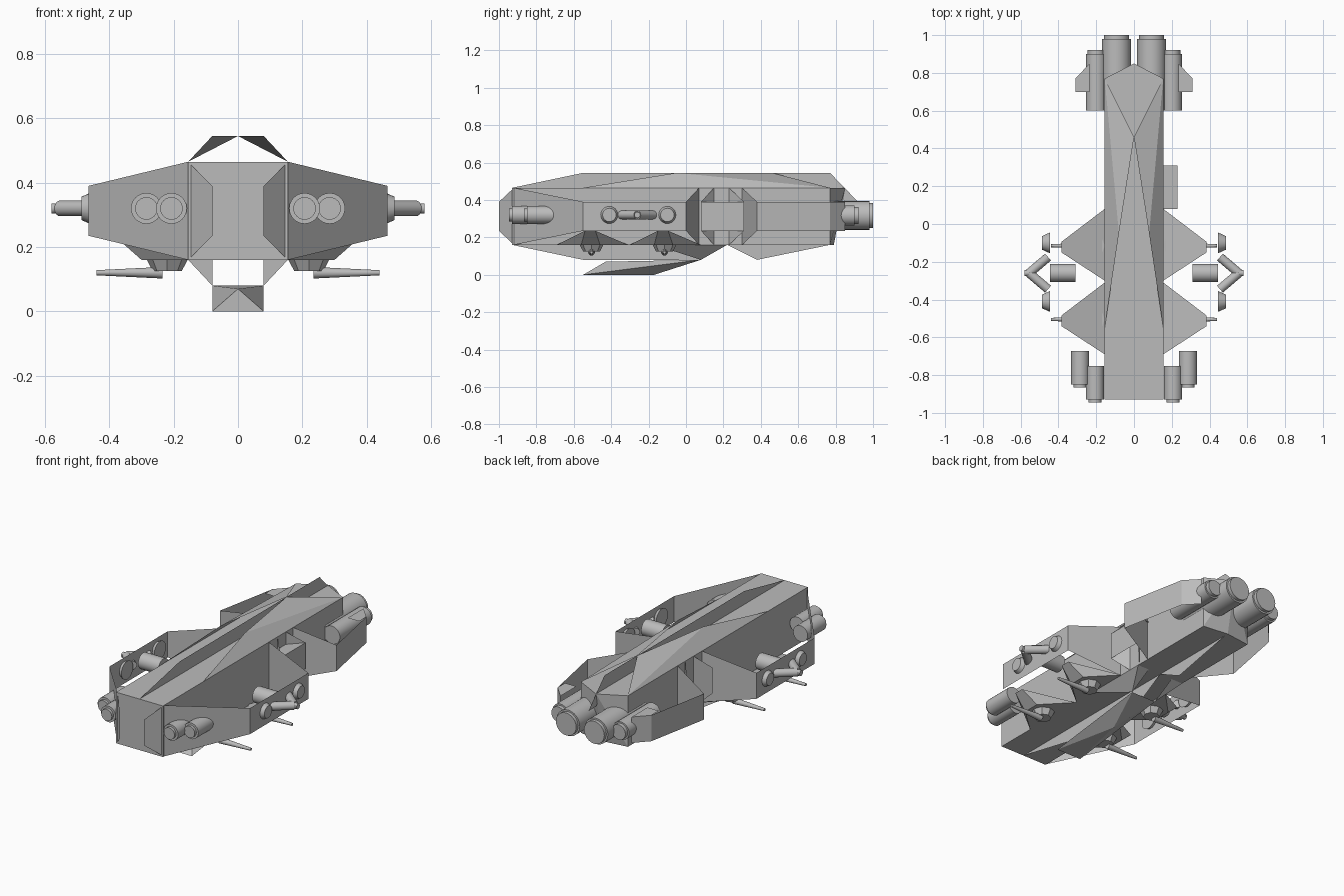
import bpy, bmesh, math
from mathutils import Vector

if "Cube" in bpy.data.objects:
    bpy.data.objects.remove(bpy.data.objects["Cube"], do_unlink=True)

GREY = (0.5, 0.5, 0.5, 1)
hull_grey = bpy.data.materials.new("hull_grey")
hull_grey.use_nodes = True
hull_grey.diffuse_color = GREY
hull_grey.node_tree.nodes["Principled BSDF"].inputs["Base Color"].default_value = GREY

# Shared heights: lower deck, panel bottom, panel top, upper deck, ridge
LOW, BOT, TOP, DECK, RIDGE = 0.16, 0.235, 0.39, 0.465, 0.545
HALF, MID = 0.155, 0.08
GUN_Z = 0.32


def finish(name, bm):
    mesh = bpy.data.meshes.new(name)
    bm.to_mesh(mesh)
    bm.free()
    obj = bpy.data.objects.new(name, mesh)
    mesh.materials.append(hull_grey)
    bpy.context.collection.objects.link(obj)
    return obj


def sheet(name, polygons, side=1):
    """Single-layer armour plates; mirrored plates keep their facing."""
    bm = bmesh.new()
    for poly in polygons:
        bm.faces.new([bm.verts.new((side * x, y, z)) for x, y, z in poly[::side]])
    bmesh.ops.remove_doubles(bm, verts=bm.verts, dist=0.0005)
    return finish(name, bm)


def hull(name, points, side=1):
    """Solid wrapped around a few corner points."""
    bm = bmesh.new()
    verts = [bm.verts.new((side * x, y, z)) for x, y, z in points]
    bmesh.ops.convex_hull(bm, input=verts)
    bmesh.ops.dissolve_limit(bm, angle_limit=0.01, verts=bm.verts, edges=bm.edges)
    bmesh.ops.recalc_face_normals(bm, faces=bm.faces)
    return finish(name, bm)


def tube(name, a, b, r1, r2=None, side=1, sides=24):
    """Cylinder or cone between two points."""
    a = Vector((side * a[0], a[1], a[2]))
    b = Vector((side * b[0], b[1], b[2]))
    bm = bmesh.new()
    bmesh.ops.create_cone(bm, cap_ends=True, segments=sides, radius1=r1,
                          radius2=r1 if r2 is None else r2, depth=(b - a).length)
    rot = Vector((0, 0, 1)).rotation_difference(b - a).to_matrix().to_4x4()
    bmesh.ops.transform(bm, matrix=rot, verts=bm.verts)
    bmesh.ops.translate(bm, vec=(a + b) / 2, verts=bm.verts)
    obj = finish(name, bm)
    if sides > 8:
        round_parts.append(obj)
    return obj


def wall(x1, y1, low1, high1, x2, y2, low2, high2):
    """Upright panel between two plan points."""
    return [(x1, y1, low1), (x2, y2, low2), (x2, y2, high2), (x1, y1, high1)]


round_parts = []

# Central body with pointed stern
hull("main_body", [(s * HALF, y, z) for s in (-1, 1) for y in (-0.93, 0.77) for z in (LOW, DECK)]
     + [(0, 0.85, DECK), (0, 0.79, LOW)])

# Upright fins along the centre line, above and below the body
for name, profile in (
        ("top_fin", ((-0.93, DECK), (0.77, DECK), (0.85, TOP), (0.92, TOP), (0.77, RIDGE), (-0.55, RIDGE))),
        ("front_belly_fin", ((-0.93, LOW), (-0.55, MID), (0.08, MID), (0.22, LOW))),
        ("rear_belly_fin", ((0.22, LOW), (0.38, MID), (0.77, LOW)))):
    sheet(name, [[(0, y, z) for y, z in profile]])

# Belly keel
hull("keel", [(s * MID, y, z) for s in (-1, 1) for y, z in ((-0.55, 0), (0.08, MID))]
     + [(0, -0.17, 0), (0, -0.43, 0.07)])

# Hatch in the panel gap, present on one side only
sheet("side_hatch", [
    [(HALF, 0.08, TOP), (0.23, 0.08, TOP), (0.23, 0.31, TOP), (HALF, 0.31, TOP)],
    wall(0.23, 0.08, BOT, TOP, 0.23, 0.31, BOT, TOP)])

for side, tag in ((1, "left"), (-1, "right")):
    # Folded armour on the upper deck
    fold = (MID, -0.05, RIDGE)
    tail = (HALF, 0.77, DECK)
    sheet(f"deck_fold_{tag}", [
        [(HALF, -0.55, DECK), tail, fold],
        [fold, tail, (0, 0.46, RIDGE)]], side)

    # Folded armour joining the keel to the belly
    keel_end = (MID, 0.08, MID)
    sheet(f"belly_fold_{tag}", [
        [keel_end, (MID, 0.22, LOW), (HALF, 0.22, LOW)],
        [(HALF, -0.17, LOW), keel_end, (HALF, 0.22, LOW)]], side)

    # Forward shield wall
    wing = 0.465
    sheet(f"front_shield_{tag}", [
        wall(MID, -1, BOT, TOP, HALF, -0.92, LOW, DECK),
        wall(HALF, -0.92, LOW, DECK, wing, -0.55, BOT, TOP),
        wall(wing, -0.55, BOT, TOP, wing, 0, BOT, TOP),
        wall(wing, 0, BOT, TOP, HALF, 0.07, LOW, DECK)], side)

    # Rear shield wall and its top shelf
    sheet(f"rear_shield_{tag}", [
        wall(HALF, 0.3, LOW, DECK, 0.385, 0.38, BOT, TOP),
        wall(0.385, 0.38, BOT, TOP, 0.31, 0.77, BOT, TOP),
        wall(0.31, 0.77, BOT, TOP, 0.235, 0.85, BOT, TOP)], side)
    sheet(f"rear_shelf_{tag}", [
        [(0.235, 0.7, TOP), (0.31, 0.7, TOP), (0.31, 0.77, TOP), (0.235, 0.85, TOP)]], side)

    # Flared ribs between the two shields
    sheet(f"ribs_{tag}", [
        wall(HALF, 0.15, LOW, DECK, 0.23, 0.08, BOT, TOP),
        wall(HALF, 0.23, LOW, DECK, 0.23, 0.31, BOT, TOP)], side)

    # Nose cannons
    for i, (x, y) in enumerate(((0.285, -0.85), (0.207, -0.93)), 1):
        tube(f"nose_cannon_{i}_{tag}", (x, y + 0.177, GUN_Z), (x, y, GUN_Z), 0.048, side=side)
        tube(f"nose_muzzle_{i}_{tag}", (x, y, GUN_Z), (x, y - 0.016, GUN_Z), 0.035, side=side)

    # Engines with nozzles
    for kind, x, y0, y1, y2, r, tip in (("main", 0.093, 0.6, 0.98, 1.0, 0.077, 0.067),
                                        ("outer", 0.2, 0.6, 0.9, 0.922, 0.054, 0.045)):
        tube(f"{kind}_engine_{tag}", (x, y0, 0.317), (x, y1, 0.317), r, side=side)
        tube(f"{kind}_nozzle_{tag}", (x, y1, 0.317), (x, y2, 0.317), tip, side=side)

    # Side domes and the converging side gun
    gun_y = -0.26
    for i, y in enumerate((-0.41, -0.1), 1):
        tube(f"side_dome_{i}_{tag}", (0.445, y, GUN_Z), (0.487, y, GUN_Z), 0.055, 0.036, side)
    tube(f"gun_breech_{tag}", (0.31, gun_y, GUN_Z), (0.445, gun_y, GUN_Z), 0.048, side=side)
    tube(f"gun_tip_{tag}", (0.54, gun_y, GUN_Z), (0.58, gun_y, GUN_Z), 0.016, side=side, sides=16)
    for i, dy in enumerate((-0.085, 0.085), 1):
        tube(f"gun_arm_{i}_{tag}", (0.455, gun_y + dy, GUN_Z), (0.555, gun_y, GUN_Z),
             0.024, 0.024, side, 16)

    # Underwing mounts, turrets and tapered barrels
    for i, dy in enumerate((0, 0.39), 1):
        hull(f"turret_mount_{i}_{tag}", [
            (HALF, dy - 0.69, LOW), (HALF, dy - 0.31, LOW),
            (0.385, dy - 0.54, BOT), (0.385, dy - 0.485, BOT),
            (0.3, dy - 0.56, LOW), (0.3, dy - 0.46, LOW)], side)
        y = dy - 0.505
        tube(f"turret_{i}_{tag}", (0.22, y, 0.165), (0.22, y, 0.125), 0.066, 0.045, side, 8)
        tube(f"turret_barrel_{i}_{tag}", (0.235, y, 0.12), (0.44, y, 0.12), 0.018, 0.008, side, 12)

# Smooth the round parts, keeping their rims sharp
bpy.ops.object.select_all(action="DESELECT")
for obj in round_parts:
    obj.select_set(True)
bpy.context.view_layer.objects.active = round_parts[0]
bpy.ops.object.shade_smooth_by_angle(angle=math.radians(35))
